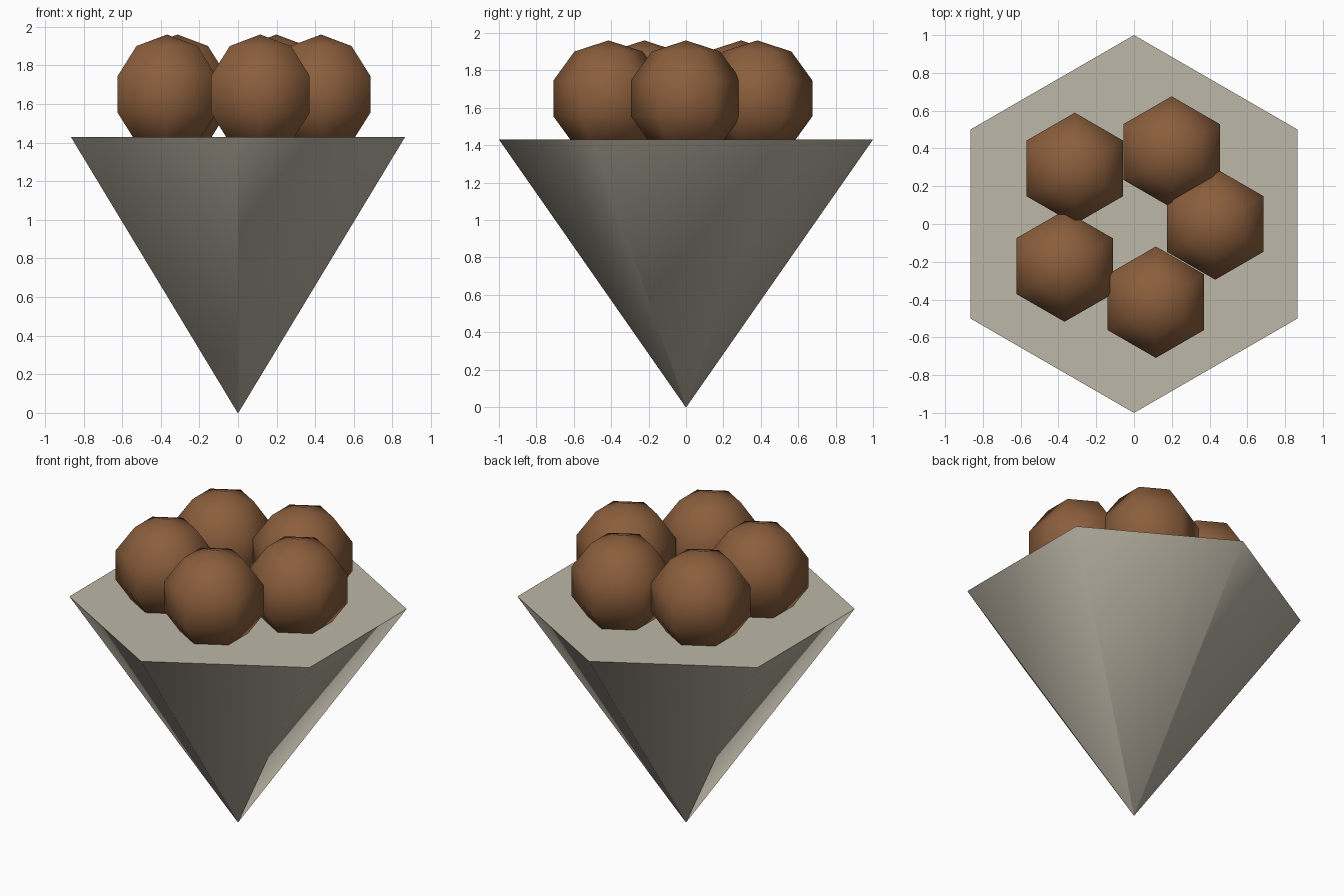
import bpy
import bmesh
import math
from mathutils import Matrix

cube = bpy.data.objects.get("Cube")
if cube:
    bpy.data.objects.remove(cube, do_unlink=True)

CONE_HEIGHT = 1.43
SCOOP_RADIUS = 0.31
RING_RADIUS = 0.43


def make_material(name, rgb):
    mat = bpy.data.materials.new(name)
    mat.use_nodes = True
    color = (*rgb, 1.0)
    mat.diffuse_color = color
    shader = mat.node_tree.nodes["Principled BSDF"]
    shader.inputs["Base Color"].default_value = color
    shader.inputs["Roughness"].default_value = 0.9
    return mat


def make_object(name, bm, mat, smooth_angle):
    bmesh.ops.recalc_face_normals(bm, faces=bm.faces)
    mesh = bpy.data.meshes.new(name)
    bm.to_mesh(mesh)
    bm.free()
    mesh.materials.append(mat)
    obj = bpy.data.objects.new(name, mesh)
    bpy.context.collection.objects.link(obj)
    bpy.ops.object.select_all(action="DESELECT")
    obj.select_set(True)
    bpy.context.view_layer.objects.active = obj
    bpy.ops.object.shade_smooth_by_angle(angle=math.radians(smooth_angle))
    return obj


beige = make_material("warm_beige", (0.515, 0.474, 0.392))
brown = make_material("nut_brown", (0.258, 0.112, 0.045))

# Six-sided cone standing on its tip, corners pointing front and back
bm = bmesh.new()
rim, tip = [], []
for i in range(6):
    a = math.radians(90 + 60 * i)
    x, y = math.cos(a), math.sin(a)
    rim.append(bm.verts.new((x, y, CONE_HEIGHT)))
    tip.append(bm.verts.new((x * 0.002, y * 0.002, 0)))
for i in range(6):
    j = (i + 1) % 6
    bm.faces.new((rim[i], tip[i], tip[j], rim[j]))
bm.faces.new(rim)
bm.faces.new(tip[::-1])
make_object("cone", bm, beige, 60)

# Five low-poly balls in a ring on the top face
for i in range(5):
    a = math.radians(-74.4 * i)
    place = Matrix.Translation((RING_RADIUS * math.cos(a),
                                RING_RADIUS * math.sin(a), 1.65))
    bm = bmesh.new()
    bmesh.ops.create_uvsphere(bm, u_segments=6, v_segments=5,
                              radius=SCOOP_RADIUS, matrix=place)
    make_object(f"ball_{i + 1}", bm, brown, 80)
